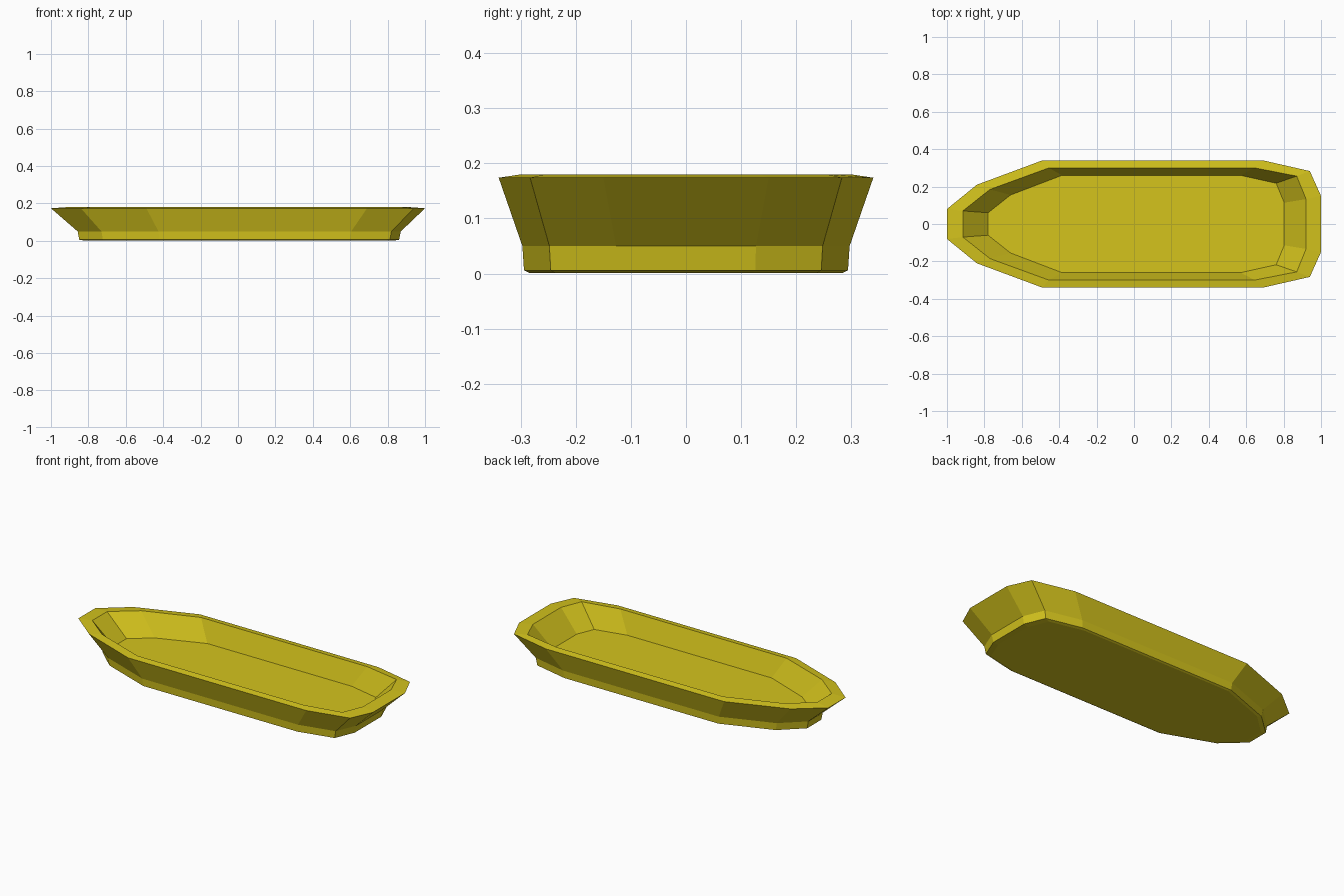
import bpy, bmesh

if "Cube" in bpy.data.objects:
    bpy.data.objects.remove(bpy.data.objects["Cube"])

# Half outlines (x, y) from the blunt end to the narrow end
RIM = [(1.0, .15), (.94, .283), (.69, .34), (-.49, .34), (-.84, .21), (-1.0, .08)]
INNER = [(.92, .133), (.87, .256), (.645, .30), (-.455, .30), (-.77, .185), (-.915, .07)]
FLOOR = [(.803, .114), (.76, .218), (.57, .26), (-.385, .26), (-.66, .155), (-.78, .06)]
WAIST = [(.87, .127), (.82, .248), (.605, .297), (-.425, .297), (-.73, .185), (-.857, .068)]


def scaled(outline, s):
    return [(x * s, y * s) for x, y in outline]


# Stacked sections: floor, inner rim, outer rim, waist, foot, underside
sections = [(FLOOR, .058), (INNER, .18), (RIM, .174), (WAIST, .05),
            (scaled(WAIST, .99), .006), (scaled(WAIST, .955), .001)]

bm = bmesh.new()
rings = []
for outline, z in sections:
    loop = outline + [(x, -y) for x, y in reversed(outline)]
    rings.append([bm.verts.new((x, y, z)) for x, y in loop])
for a, b in zip(rings, rings[1:]):
    n = len(a)
    for i in range(n):
        j = (i + 1) % n
        bm.faces.new((a[i], a[j], b[j], b[i]))
bm.faces.new(rings[0])
bm.faces.new(rings[-1])
bmesh.ops.recalc_face_normals(bm, faces=bm.faces[:])

# Faceted tray-shaped hull
mesh = bpy.data.meshes.new("boat_hull")
bm.to_mesh(mesh)
bm.free()
hull = bpy.data.objects.new("boat_hull", mesh)
bpy.context.collection.objects.link(hull)

mat = bpy.data.materials.new("yellow")
mat.diffuse_color = (.66, .55, .012, 1)
mat.use_nodes = True
mat.node_tree.nodes["Principled BSDF"].inputs["Base Color"].default_value = mat.diffuse_color
mesh.materials.append(mat)
